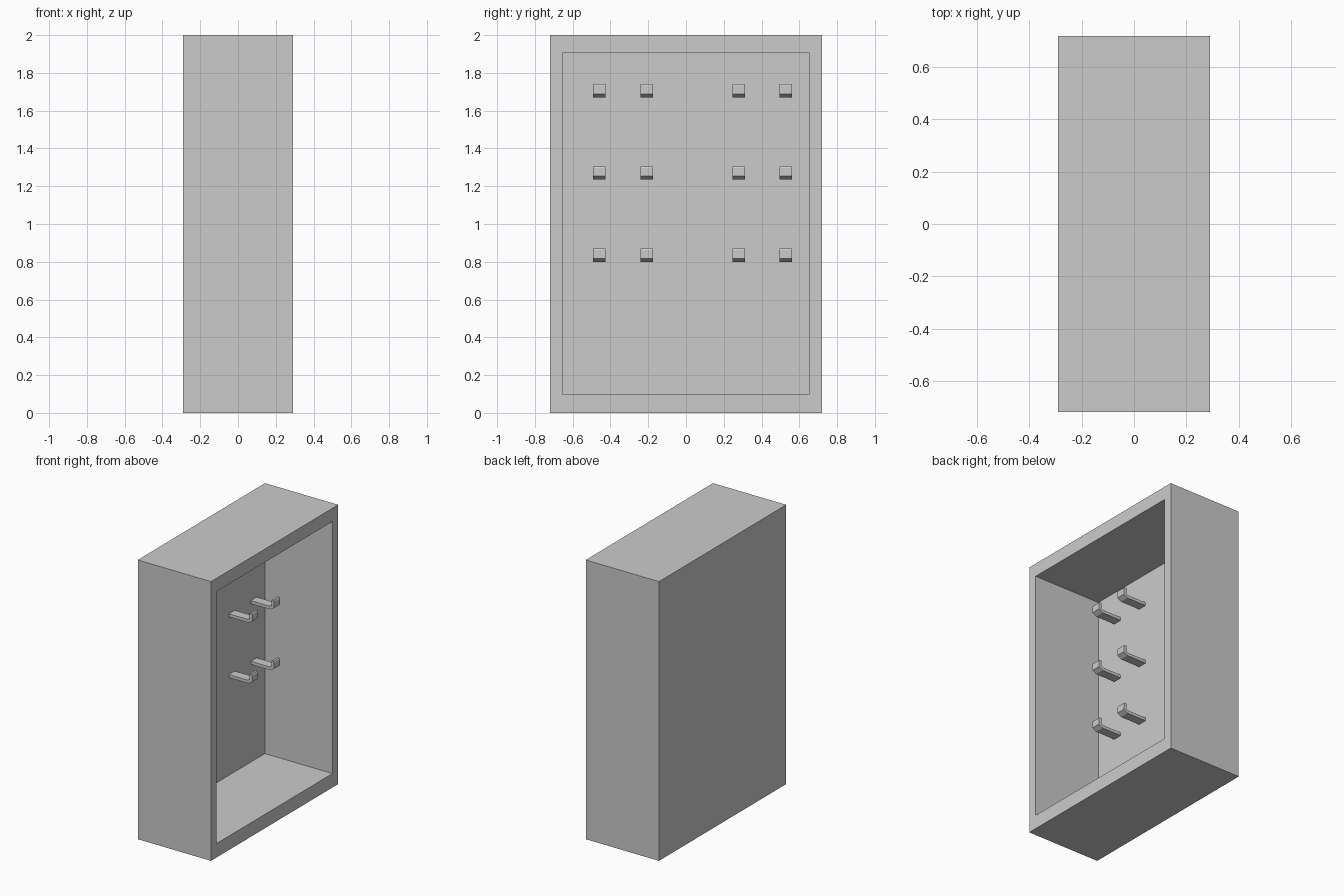
import bpy, bmesh

if "Cube" in bpy.data.objects:
    bpy.data.objects.remove(bpy.data.objects["Cube"])

HX, HY, H = 0.29, 0.72, 2.0      # outer half depth, half width, height
BACK_X = -0.245                  # inner face of the back panel


def finish(name, bm):
    bmesh.ops.recalc_face_normals(bm, faces=bm.faces)
    mesh = bpy.data.meshes.new(name)
    bm.to_mesh(mesh)
    bm.free()
    obj = bpy.data.objects.new(name, mesh)
    bpy.context.collection.objects.link(obj)
    return obj


# Open cabinet: rectangular rings joined from the back panel round to the recess
def ring(bm, x, hy, z0, z1):
    return [bm.verts.new((x, y, z)) for y, z in ((-hy, z0), (hy, z0), (hy, z1), (-hy, z1))]


bm = bmesh.new()
rings = [ring(bm, -HX, HY, 0, H), ring(bm, HX, HY, 0, H),
         ring(bm, HX, 0.655, 0.1, 1.905), ring(bm, BACK_X, 0.655, 0.1, 1.905)]
for a, b in zip(rings, rings[1:]):
    for i in range(4):
        j = (i + 1) % 4
        bm.faces.new((a[i], a[j], b[j], b[i]))
bm.faces.new(rings[0])
bm.faces.new(rings[-1])
finish("cabinet_shell", bm)

# Hook side profile: arm, chamfered bend, upturned tip
PROFILE = [(0, 0), (0.155, 0), (0.185, 0.018), (0.185, 0.062), (0.18, 0.07),
           (0.165, 0.07), (0.165, 0.032), (0.15, 0.022), (0, 0.022)]
HOOK_W = 0.066


def hook(name, y, z):
    bm = bmesh.new()
    face = bm.faces.new([bm.verts.new((BACK_X + px, y - HOOK_W / 2, z + pz)) for px, pz in PROFILE])
    ext = bmesh.ops.extrude_face_region(bm, geom=[face])
    verts = [v for v in ext["geom"] if isinstance(v, bmesh.types.BMVert)]
    bmesh.ops.translate(bm, verts=verts, vec=(0, HOOK_W, 0))
    # extruding keeps the starting face, so the hook is closed
    finish(name, bm)


# Three rows of four hooks
for r, z in enumerate((0.80, 1.235, 1.67)):
    for c, y in enumerate((-0.46, -0.207, 0.28, 0.528)):
        hook(f"hook_{r + 1}_{c + 1}", y, z)
